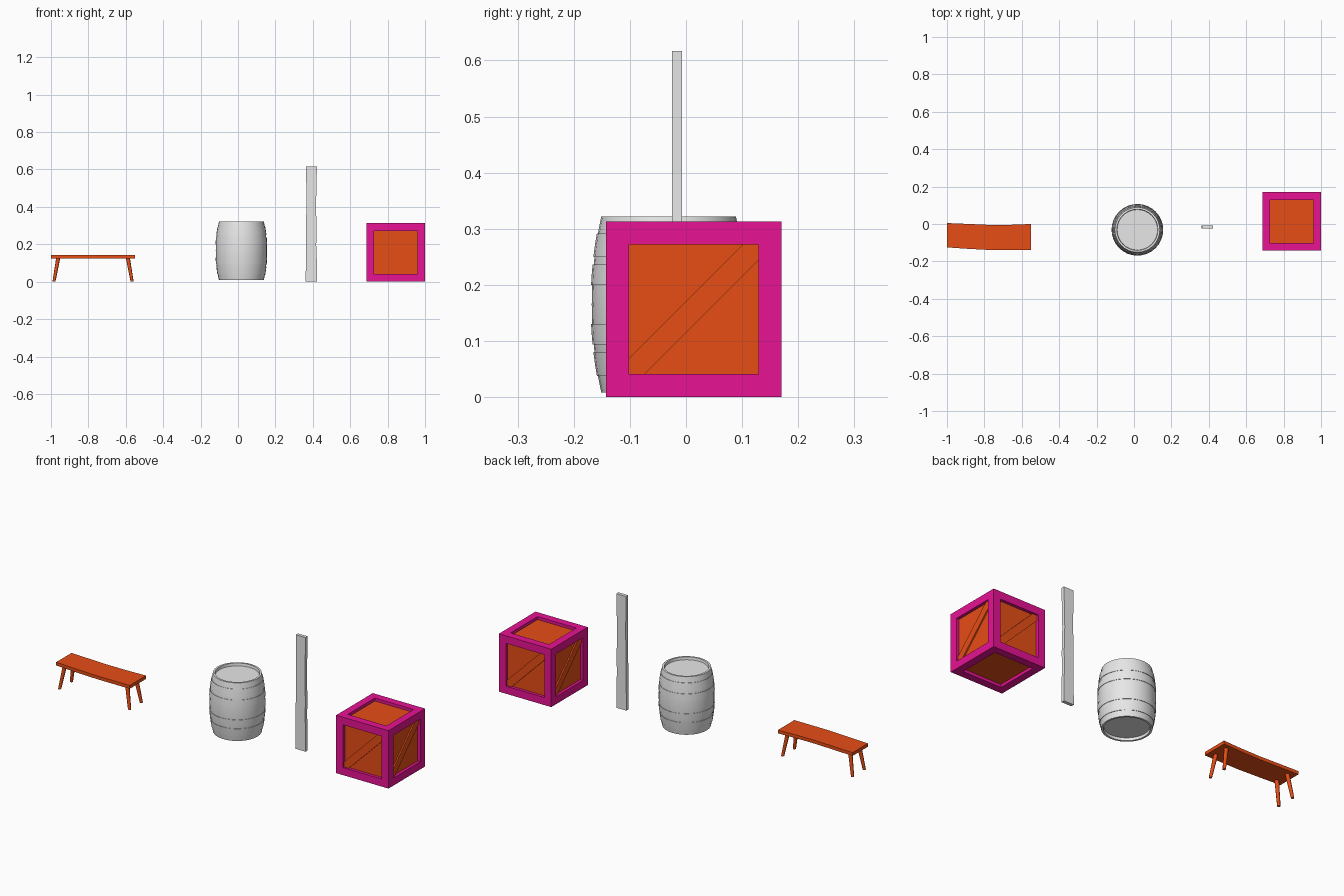
import bpy, bmesh
from math import radians, pi
from mathutils import Matrix, Vector

cube = bpy.data.objects.get("Cube")
if cube:
    bpy.data.objects.remove(cube, do_unlink=True)


def material(name, rgb):
    m = bpy.data.materials.new(name)
    m.use_nodes = True
    m.diffuse_color = (*rgb, 1)
    m.node_tree.nodes["Principled BSDF"].inputs["Base Color"].default_value = (*rgb, 1)
    return m


ORANGE = material("orange wood", (0.8, 0.075, 0.008))
MAGENTA = material("magenta frame", (0.8, 0.006, 0.29))
GREY = material("plain grey", (0.8, 0.8, 0.8))


def finish(name, bm, *mats, smooth=None):
    bmesh.ops.recalc_face_normals(bm, faces=bm.faces)
    mesh = bpy.data.meshes.new(name)
    bm.to_mesh(mesh)
    bm.free()
    for m in mats:
        mesh.materials.append(m)
    ob = bpy.data.objects.new(name, mesh)
    bpy.context.collection.objects.link(ob)
    if smooth:
        bpy.ops.object.select_all(action='DESELECT')
        ob.select_set(True)
        bpy.context.view_layer.objects.active = ob
        bpy.ops.object.shade_smooth_by_angle(angle=radians(smooth))
    return ob


def prism(name, outline, height, matrix, mat):
    """Flat outline extruded along local z, then placed."""
    bm = bmesh.new()
    face = bm.faces.new([bm.verts.new((x, y, 0)) for x, y in outline])
    out = bmesh.ops.extrude_face_region(bm, geom=[face])
    moved = [v for v in out["geom"] if isinstance(v, bmesh.types.BMVert)]
    bmesh.ops.translate(bm, verts=moved, vec=(0, 0, height))
    bm.transform(matrix)
    return finish(name, bm, mat)


def lathe(name, profile, centre, mat, closed=False, steps=32):
    """Profile of (radius, z) spun around a vertical axis."""
    bm = bmesh.new()
    verts = [bm.verts.new((r, 0, z)) for r, z in profile]
    pairs = list(zip(verts, verts[1:]))
    if closed:
        pairs.append((verts[-1], verts[0]))
    edges = [bm.edges.new(p) for p in pairs]
    bmesh.ops.spin(bm, geom=verts + edges, cent=(0, 0, 0), axis=(0, 0, 1),
                   angle=2 * pi, steps=steps, use_duplicate=False)
    bmesh.ops.remove_doubles(bm, verts=bm.verts, dist=0.00005)
    bm.transform(Matrix.Translation(centre))
    return finish(name, bm, mat, smooth=35)


UPRIGHT = Matrix.Rotation(pi / 2, 4, 'X')

# Bench: slightly bowed board on four splayed legs
board = [(-1, -0.125), (-0.9, -0.132), (-0.75, -0.14), (-0.55, -0.14),
         (-0.55, 0), (-0.65, -0.004), (-0.77, -0.005), (-0.88, 0), (-1, 0.005)]
prism("bench_seat", board, 0.018, Matrix.Translation((0, 0, 0.124)), ORANGE)
for side, sx in (("right", -1), ("left", 1)):
    for end, sy in (("front", -1), ("back", 1)):
        top = Vector((-0.775 + sx * 0.186, -0.068 + sy * 0.038, 0.128))
        foot = Vector((-0.775 + sx * 0.209, -0.068 + sy * 0.05, 0))
        bm = bmesh.new()
        bmesh.ops.create_cone(bm, cap_ends=True, segments=8, radius1=0.008,
                              radius2=0.011, depth=0.128)
        for v in bm.verts:
            end_point = top if v.co.z > 0 else foot
            v.co = end_point + Vector((v.co.x, v.co.y, 0))
        finish(f"bench_leg_{end}_{side}", bm, ORANGE, smooth=50)

# Barrel: bulging body with recessed ends, and hoops mirrored about the middle
BASE, TOP = 0.008, 0.322
MID, HALF = (BASE + TOP) / 2, (TOP - BASE) / 2
CENTRE = (0.018, -0.031, 0)


def bulge(z):
    return 0.137 - 0.017 * ((z - MID) / HALF) ** 2


wall = [(bulge(z), z) for z in (BASE + (TOP - BASE) * i / 12 for i in range(13))]
lathe("barrel_body", [(0, BASE + 0.014), (0.108, BASE + 0.014), (0.11, BASE)] + wall
      + [(0.11, TOP), (0.108, TOP - 0.014), (0, TOP - 0.014)], CENTRE, GREY)
for label, low, high in (("end", 0.038, 0.08), ("middle", 0.094, 0.13)):
    for place in ("lower", "upper"):
        a, b = (low, high) if place == "lower" else (2 * MID - high, 2 * MID - low)
        ring = [(bulge(z) + d, z) for z, d in
                ((a, -0.003), (a, 0.002), ((a + b) / 2, 0.002), (b, 0.002), (b, -0.003))]
        lathe(f"barrel_{label}_hoop_{place}", ring, CENTRE, GREY, closed=True)

# Plank: thin upright board with uneven edges
plank = [(0.362, 0), (0.422, 0), (0.422, 0.1), (0.418, 0.2), (0.421, 0.26),
         (0.417, 0.4), (0.422, 0.617), (0.364, 0.617), (0.366, 0.42), (0.363, 0.25)]
prism("plank", plank, 0.018, Matrix.Translation((0, -0.007, 0)) @ UPRIGHT, GREY)

# Crate: framed box with a sunken panel on every side
SIZE, FRAME, SUNK = 0.313, 0.041, 0.016
PLACE = Matrix.Translation((1 - SIZE / 2, 0.014, SIZE / 2))
bm = bmesh.new()
bmesh.ops.create_cube(bm, size=SIZE)
panels = list(bm.faces)
bmesh.ops.inset_individual(bm, faces=panels, thickness=FRAME, use_even_offset=True)
bmesh.ops.inset_individual(bm, faces=panels, thickness=0.0002, depth=-SUNK,
                           use_even_offset=True)
for f in panels:
    f.material_index = 1
bm.transform(PLACE)
finish("crate_box", bm, MAGENTA, ORANGE)

# Diagonal braces on the four upright sides
h = SIZE / 2 - FRAME
cut = h - 0.028
brace = [(-h, -h), (-cut, -h), (h, cut), (h, h), (cut, h), (-h, -cut)]
for i, side in enumerate(("front", "left", "back", "right")):
    turn = Matrix.Rotation(i * pi / 2, 4, 'Z')
    out = Matrix.Translation((0, -(SIZE / 2 - SUNK), 0))
    prism(f"crate_brace_{side}", brace, 0.007, PLACE @ turn @ out @ UPRIGHT, ORANGE)
